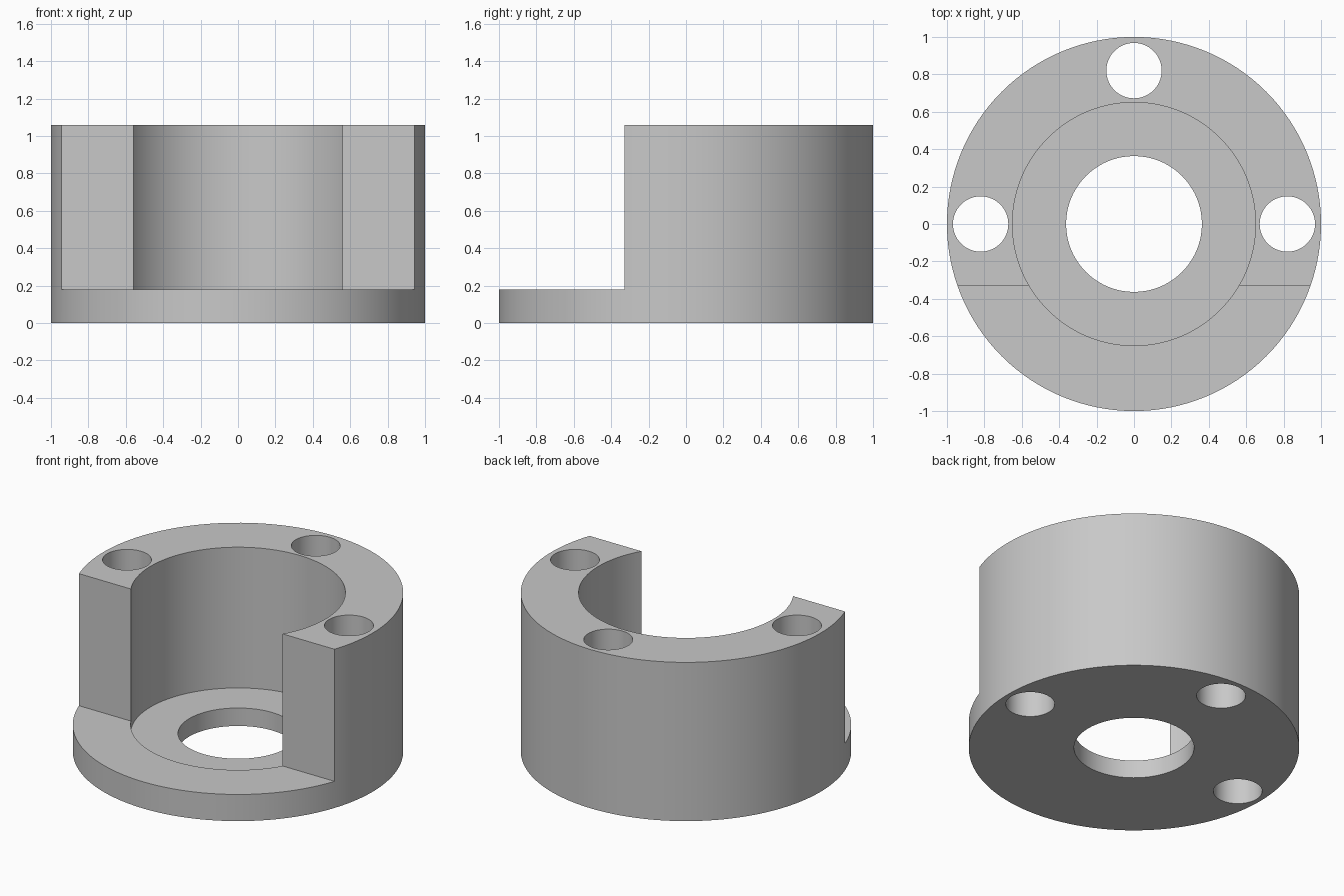
import bpy
import math

if "Cube" in bpy.data.objects:
    bpy.data.objects.remove(bpy.data.objects["Cube"])

HEIGHT, FLANGE, FLOOR, FRONT = 1.06, 0.178, 0.12, -0.33
SEGMENTS = 128

grey = bpy.data.materials.new("light_grey")
grey.use_nodes = True
colour = (0.58, 0.58, 0.58, 1)
grey.diffuse_color = colour
grey.node_tree.nodes["Principled BSDF"].inputs["Base Color"].default_value = colour


def cylinder(name, radius, bottom, top, x=0, y=0, segments=SEGMENTS):
    bpy.ops.mesh.primitive_cylinder_add(vertices=segments, radius=radius, depth=top - bottom,
                                        location=(x, y, (bottom + top) / 2))
    obj = bpy.context.object
    obj.name = name
    obj.data.materials.append(grey)
    return obj


def cut(target, cutter):
    mod = target.modifiers.new(cutter.name, 'BOOLEAN')
    mod.operation = 'DIFFERENCE'
    mod.solver = 'EXACT'
    mod.object = cutter
    bpy.context.view_layer.objects.active = target
    bpy.ops.object.modifier_apply(modifier=mod.name)
    bpy.data.objects.remove(cutter)


# Solid round body
housing = cylinder("flanged_housing", 1, 0, HEIGHT)

# Open front above the flange
bpy.ops.mesh.primitive_cube_add(size=2, location=(0, FRONT - 1, FLANGE + 1))
front_cutter = bpy.context.object
front_cutter.name = "front_cutter"
front_cutter.scale.x = 2
cut(housing, front_cutter)

# Recessed bore and shaft hole
cut(housing, cylinder("bore_cutter", 0.65, FLOOR, HEIGHT + 0.5))
cut(housing, cylinder("shaft_cutter", 0.363, -0.5, HEIGHT + 0.5))

# Three through holes for bolts: left, back and right
for i in range(3):
    angle = i * math.pi / 2
    cut(housing, cylinder("bolt_cutter", 0.148, -0.5, HEIGHT + 0.5,
                          0.82 * math.cos(angle), 0.82 * math.sin(angle), 64))

# Smooth walls with crisp rims
bpy.ops.object.select_all(action='DESELECT')
housing.select_set(True)
bpy.context.view_layer.objects.active = housing
bpy.ops.object.shade_smooth_by_angle(angle=math.radians(30))
